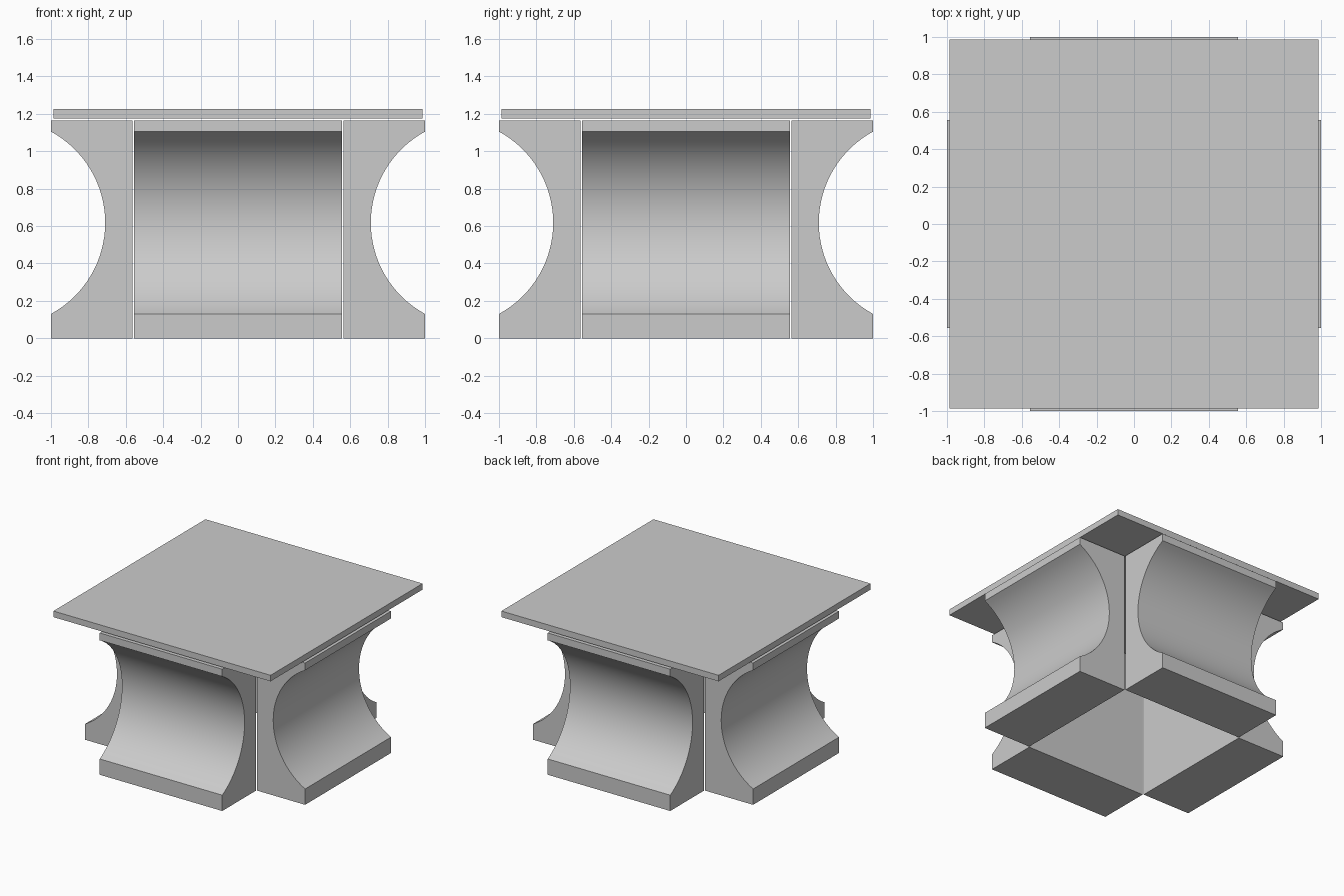
import bpy, bmesh, math
from mathutils import Matrix

if "Cube" in bpy.data.objects:
    bpy.data.objects.remove(bpy.data.objects["Cube"])

HALF = 0.557          # half length of each base segment
INNER = 0.563         # flat back of each segment
TOP = 1.165           # top of the base


def link(name, bm):
    bmesh.ops.recalc_face_normals(bm, faces=bm.faces)
    me = bpy.data.meshes.new(name)
    bm.to_mesh(me)
    bm.free()
    ob = bpy.data.objects.new(name, me)
    bpy.context.collection.objects.link(ob)
    return ob


def scoop_profile(steps=32):
    # flat back, short outer lips and a circular hollow between them
    z0, z1, waist = 0.13, 1.105, 0.71
    h, s = (z1 - z0) / 2, 1.0 - waist
    r = (h * h + s * s) / (2 * s)
    a = math.asin(h / r)
    pts = [(INNER, 0), (1, 0)]
    for i in range(steps + 1):
        t = -a + 2 * a * i / steps
        pts.append((waist + r - r * math.cos(t), (z0 + z1) / 2 + r * math.sin(t)))
    return pts + [(1, TOP), (INNER, TOP)]


def base_segment(name, angle):
    bm = bmesh.new()
    face = bm.faces.new([bm.verts.new((x, -HALF, z)) for x, z in scoop_profile()])
    ext = bmesh.ops.extrude_face_region(bm, geom=[face])
    moved = [g for g in ext["geom"] if isinstance(g, bmesh.types.BMVert)]
    bmesh.ops.translate(bm, verts=moved, vec=(0, 2 * HALF, 0))
    bmesh.ops.rotate(bm, verts=bm.verts, cent=(0, 0, 0),
                     matrix=Matrix.Rotation(angle, 3, 'Z'))
    ob = link(name, bm)
    bpy.ops.object.select_all(action='DESELECT')
    ob.select_set(True)
    bpy.context.view_layer.objects.active = ob
    bpy.ops.object.shade_smooth_by_angle(angle=math.radians(30))


# Four scooped base segments, one per side
for i, side in enumerate(("right", "back", "left", "front")):
    base_segment(side + "_base_segment", i * math.pi / 2)

# Thin square table top, hovering just above the base
bm = bmesh.new()
bmesh.ops.create_cube(bm, size=1)
bmesh.ops.scale(bm, verts=bm.verts, vec=(1.974, 1.974, 0.05))
bmesh.ops.translate(bm, verts=bm.verts, vec=(0, 0, 1.2))
link("table_top", bm)
